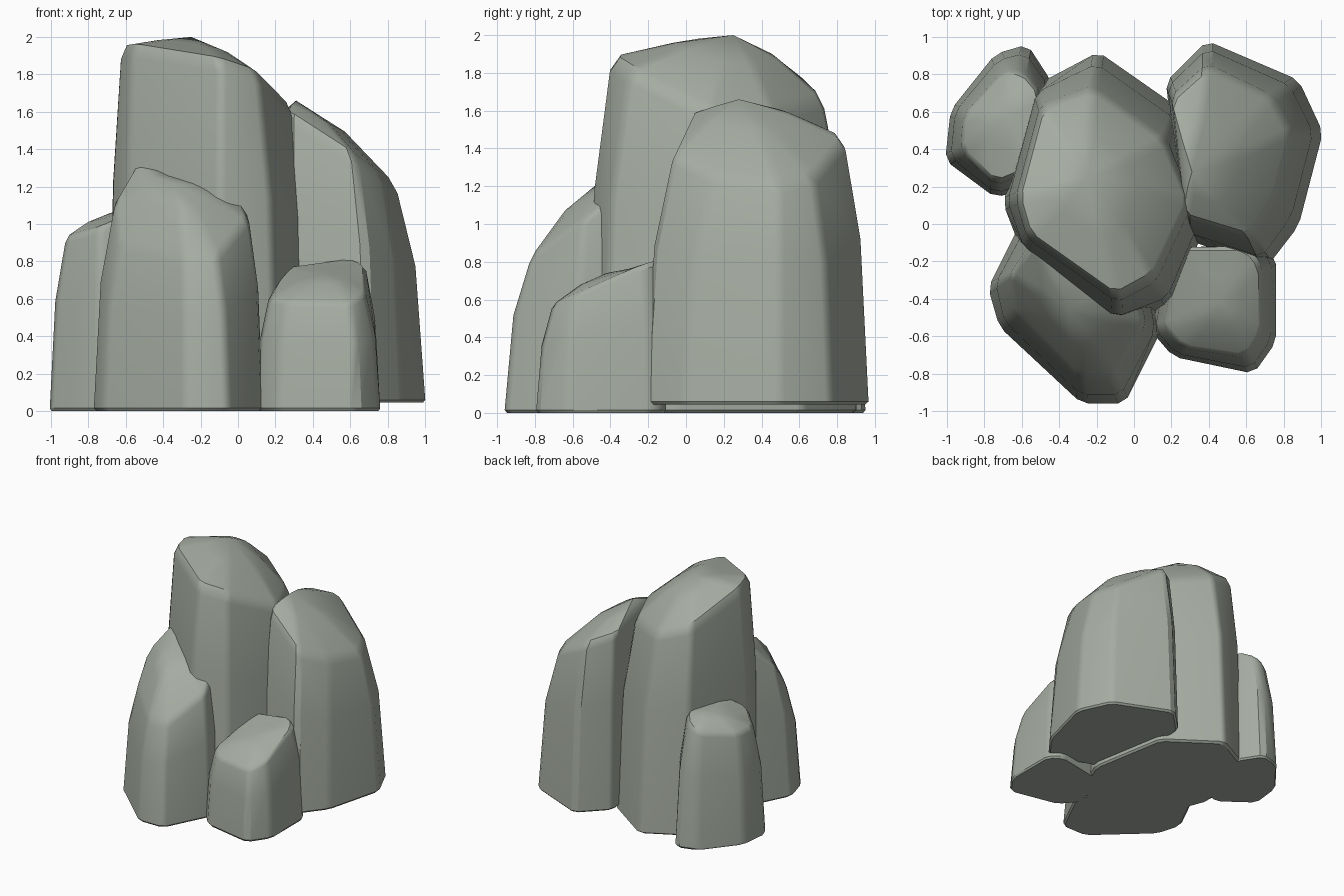
import bpy, bmesh, math
from mathutils import Vector

if "Cube" in bpy.data.objects:
    bpy.data.objects.remove(bpy.data.objects["Cube"])

stone = bpy.data.materials.new("stone")
stone.diffuse_color = (0.38, 0.415, 0.36, 1)
stone.use_nodes = True
stone.node_tree.nodes["Principled BSDF"].inputs["Base Color"].default_value = stone.diffuse_color


def chamfer(points, d=0.035):
    """Cut every corner of a closed loop into two points."""
    out = []
    n = len(points)
    for i, p in enumerate(points):
        for q in (points[i - 1], points[(i + 1) % n]):
            out.append(p + (q - p) * min(0.3, d / max((q - p).length, 1e-4)))
    return out


def rock_column(name, base, rim, apex, floor=0.0):
    """Tapered rock: footprint -> bulged wall -> tilted rim -> domed cap."""
    foot = [Vector((x, y, floor)) for x, y in base]
    top = [Vector(p) for p in rim]
    apex = Vector(apex)
    centre = sum(foot, Vector()) / len(foot)

    def wall(t, zf):
        ring = []
        for f, r in zip(foot, top):
            p = f.lerp(r, t)
            p.z = floor + (r.z - floor) * zf
            ring.append(p)
        return ring

    def cap(t, bulge):
        return [r.lerp(apex, t) + Vector((0, 0, bulge * (apex.z - r.z))) for r in top]

    under = [f.lerp(centre, 0.03) for f in foot]
    heel = [f + Vector((0, 0, 0.015)) for f in foot]
    shoulder = wall(0.93, 0.965)
    loops = [under, heel, wall(0.33, 0.63), shoulder, cap(0.07, 0.03), cap(0.5, 0.13)]

    bm = bmesh.new()
    rings = [[bm.verts.new(p) for p in chamfer(l)] for l in loops]
    n = len(rings[0])
    for lo, hi in zip(rings, rings[1:]):
        for i in range(n):
            j = (i + 1) % n
            bm.faces.new((lo[i], lo[j], hi[j], hi[i]))
    tip = bm.verts.new(apex)
    for i in range(n):
        bm.faces.new((rings[-1][i], rings[-1][(i + 1) % n], tip))
    bm.faces.new(rings[0][::-1])
    bmesh.ops.recalc_face_normals(bm, faces=bm.faces)
    me = bpy.data.meshes.new(name)
    bm.to_mesh(me)
    bm.free()
    me.materials.append(stone)
    me.shade_smooth()
    me.set_sharp_from_angle(angle=math.radians(32))
    ob = bpy.data.objects.new(name, me)
    bpy.context.collection.objects.link(ob)
    # Broad faces read flat, narrow chamfers read soft
    wn = ob.modifiers.new("soft_edges", 'WEIGHTED_NORMAL')
    wn.keep_sharp = True
    return ob


# Tall central column
rock_column("main_column",
    [(-0.70, 0.11), (-0.60, -0.15), (-0.10, -0.54), (0.21, -0.44),
     (0.36, -0.06), (0.24, 0.62), (-0.19, 0.92), (-0.53, 0.74)],
    [(-0.63, 0.14, 1.95), (-0.57, -0.07, 1.96), (-0.09, -0.41, 1.88), (0.11, -0.30, 1.81),
     (0.31, 0.12, 1.60), (0.17, 0.45, 1.60), (-0.22, 0.73, 1.66), (-0.50, 0.63, 1.76)],
    (-0.25, 0.25, 2.0))

# Broad column at the back right
rock_column("right_column",
    [(0.17, 0.76), (0.39, 0.98), (0.88, 0.77), (1.01, 0.49),
     (0.88, -0.01), (0.71, -0.23), (0.27, -0.08)],
    [(0.20, 0.68, 1.53), (0.39, 0.85, 1.45), (0.74, 0.68, 1.24), (0.85, 0.49, 1.20),
     (0.77, 0.16, 1.25), (0.63, -0.07, 1.36), (0.27, 0.04, 1.60)],
    (0.31, 0.28, 1.66), floor=0.045)

# Front left column with a steep forward slope
rock_column("front_left_column",
    [(-0.78, -0.34), (-0.72, -0.55), (-0.28, -0.96), (-0.05, -0.96),
     (0.14, -0.58), (0.08, -0.25), (-0.60, 0.02)],
    [(-0.66, -0.27, 1.13), (-0.64, -0.46, 0.88), (-0.29, -0.82, 0.82), (-0.11, -0.82, 0.82),
     (0.06, -0.54, 1.03), (0.01, -0.30, 1.18), (-0.53, -0.08, 1.36)],
    (-0.35, -0.46, 1.22))

# Small stump at the front right
rock_column("front_right_stump",
    [(0.09, -0.57), (0.21, -0.71), (0.64, -0.80), (0.76, -0.63),
     (0.76, -0.18), (0.66, -0.10), (0.15, -0.20)],
    [(0.16, -0.55, 0.60), (0.26, -0.66, 0.58), (0.60, -0.71, 0.57), (0.68, -0.58, 0.63),
     (0.68, -0.22, 0.79), (0.60, -0.12, 0.82), (0.25, -0.12, 0.77)],
    (0.46, -0.42, 0.74))

# Small column at the back left
rock_column("back_left_column",
    [(-1.01, 0.34), (-0.98, 0.61), (-0.74, 0.91), (-0.57, 0.96),
     (-0.44, 0.76), (-0.55, 0.20), (-0.74, 0.14)],
    [(-0.92, 0.39, 0.93), (-0.91, 0.58, 0.93), (-0.70, 0.81, 0.97), (-0.60, 0.82, 1.01),
     (-0.50, 0.70, 1.07), (-0.57, 0.28, 1.06), (-0.74, 0.21, 0.98)],
    (-0.68, 0.58, 1.06))
